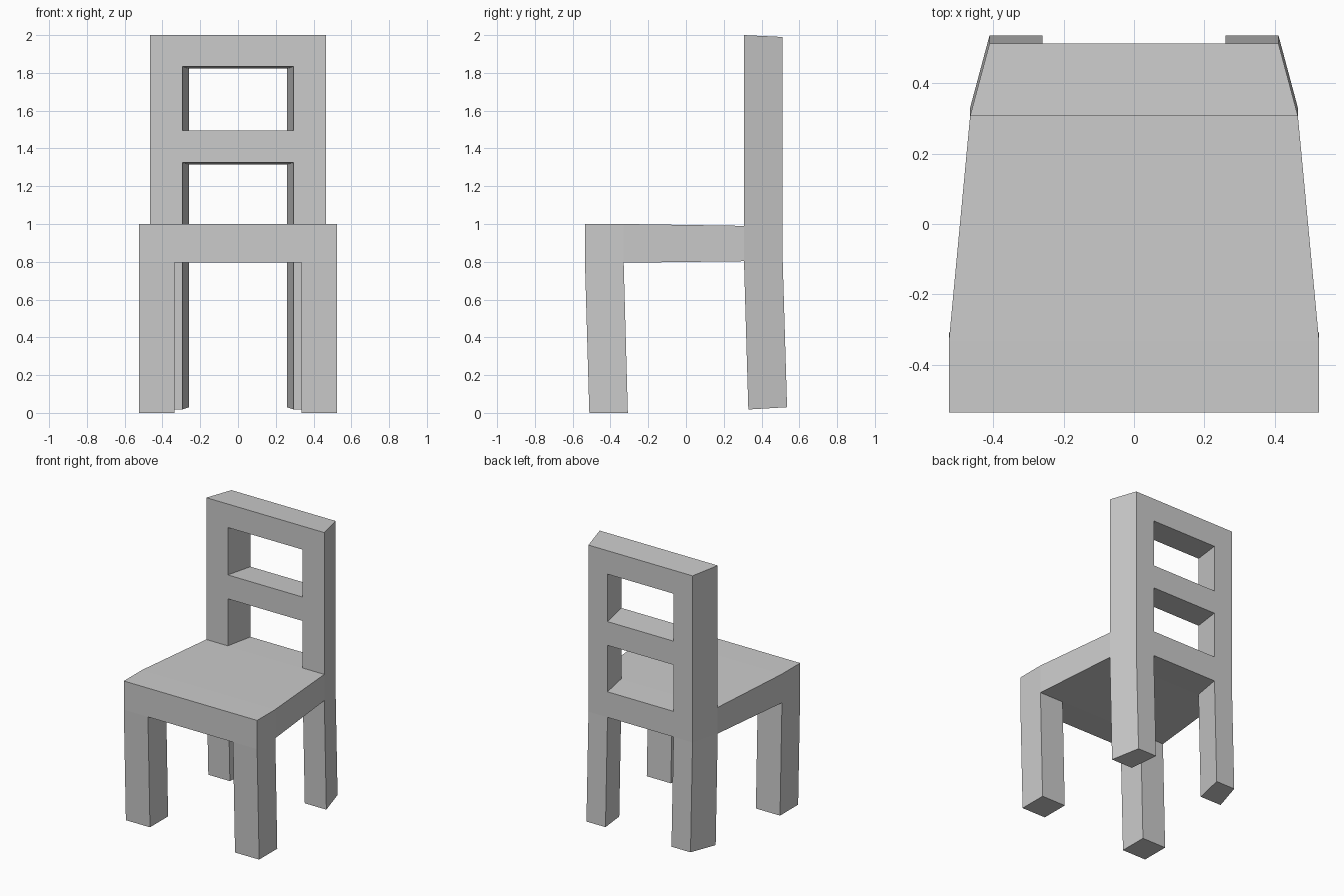
import bpy, bmesh

if "Cube" in bpy.data.objects:
    bpy.data.objects.remove(bpy.data.objects["Cube"])

# Chair carved as one solid from a warped lattice of blocks.
# Depth stations: front-leg front, front-leg back, post front, post back
OUTER = [0.525, 0.525, 0.465, 0.41]
INNER = [0.335, 0.335, 0.295, 0.26]
Y_TOP = [-0.535, -0.33, 0.307, 0.512]
Y_FLOOR = [-0.512, -0.308, 0.33, 0.535]
# Height levels, each with one z per depth station
Z = [
    [0.0, 0.0, 0.018, 0.03],      # feet
    [0.795, 0.795, 0.803, 0.803], # seat underside
    [1.0, 1.0, 0.99, 0.985],      # seat top
    [0, 0, 1.325, 1.316],         # middle rail underside
    [0, 0, 1.495, 1.485],         # middle rail top
    [0, 0, 1.833, 1.823],         # top rail underside
    [0, 0, 2.0, 1.99],            # top
]


def point(i, j, k):
    x = (-OUTER[j], -INNER[j], INNER[j], OUTER[j])[i]
    y = Y_FLOOR[j] if k == 0 else Y_TOP[j]
    return (x, y, Z[k][j])


# Seat slab, including the lower back rail
blocks = {(i, j, 1) for i in range(3) for j in range(3)}
# Four legs
blocks |= {(i, j, 0) for i in (0, 2) for j in (0, 2)}
# Back posts
blocks |= {(i, 2, k) for i in (0, 2) for k in range(2, 6)}
# Middle and top back rails
blocks |= {(1, 2, k) for k in (3, 5)}

bm = bmesh.new()
verts = {}


def vert(key):
    if key not in verts:
        verts[key] = bm.verts.new(point(*key))
    return verts[key]


# Skin only the exposed sides of the blocks
for block in sorted(blocks):
    for axis in range(3):
        u, v = (axis + 1) % 3, (axis + 2) % 3
        for side in (0, 1):
            neighbour = list(block)
            neighbour[axis] += 2 * side - 1
            if tuple(neighbour) in blocks:
                continue
            loop = []
            for du, dv in ((0, 0), (1, 0), (1, 1), (0, 1)):
                key = list(block)
                key[axis] += side
                key[u] += du
                key[v] += dv
                loop.append(vert(tuple(key)))
            bm.faces.new(loop if side else loop[::-1])

mesh = bpy.data.meshes.new("chair")
bm.to_mesh(mesh)
bm.free()
chair = bpy.data.objects.new("chair", mesh)
bpy.context.collection.objects.link(chair)
